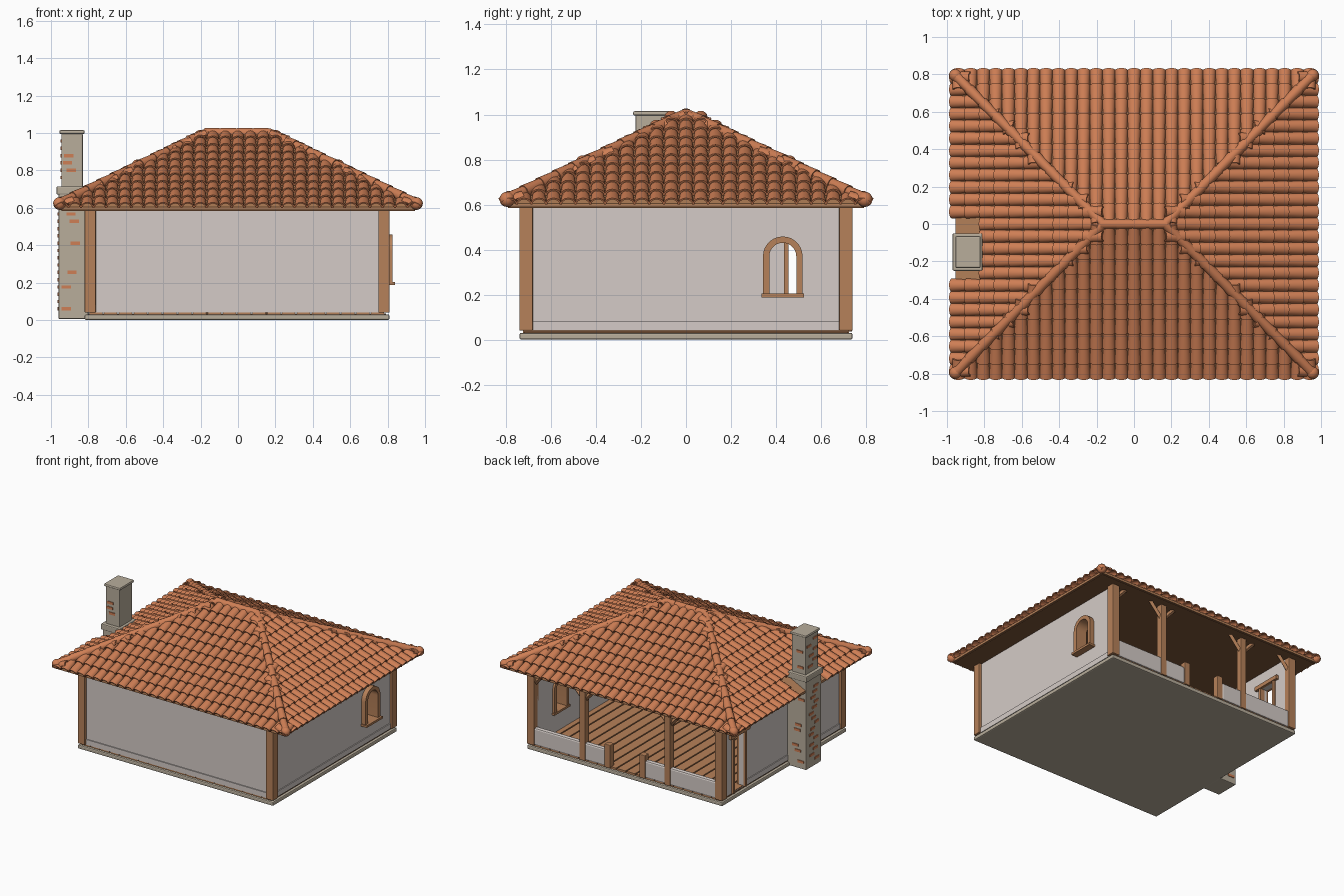
import bpy, bmesh, math, random
from mathutils import Vector, Matrix

if "Cube" in bpy.data.objects:
    bpy.data.objects.remove(bpy.data.objects["Cube"])
random.seed(4)


def material(name, rgb):
    m = bpy.data.materials.new(name)
    m.diffuse_color = (*rgb, 1)
    m.use_nodes = True
    m.node_tree.nodes["Principled BSDF"].inputs["Base Color"].default_value = m.diffuse_color
    return m


TILE = material("terracotta", (0.62, 0.21, 0.09))
WOOD = material("wood", (0.47, 0.22, 0.10))
DARK = material("dark_wood", (0.20, 0.09, 0.04))
WALL = material("plaster", (0.66, 0.60, 0.57))
STONE = material("stone", (0.48, 0.42, 0.33))


def finish(name, bm, mat, smooth=False):
    bmesh.ops.recalc_face_normals(bm, faces=bm.faces)
    me = bpy.data.meshes.new(name)
    bm.to_mesh(me)
    bm.free()
    me.materials.append(mat)
    ob = bpy.data.objects.new(name, me)
    bpy.context.collection.objects.link(ob)
    if smooth:
        bpy.ops.object.select_all(action='DESELECT')
        ob.select_set(True)
        bpy.context.view_layer.objects.active = ob
        bpy.ops.object.shade_smooth_by_angle(angle=math.radians(40))
    return ob


def add_box(bm, x0, x1, y0, y1, z0, z1):
    m = Matrix.Translation(((x0 + x1) / 2, (y0 + y1) / 2, (z0 + z1) / 2))
    m = m @ Matrix.Diagonal((x1 - x0, y1 - y0, z1 - z0, 1))
    bmesh.ops.create_cube(bm, size=1, matrix=m)


def boxes(name, mat, *dims, bevel=0.0):
    bm = bmesh.new()
    for d in dims:
        add_box(bm, *d)
    if bevel:
        bmesh.ops.bevel(bm, geom=bm.edges[:], offset=bevel, segments=2, profile=0.5, affect='EDGES')
    return finish(name, bm, mat)


def add_tube(bm, a, b, ra, rb, seg=12):
    """Tapered closed cylinder from a to b."""
    a, b = Vector(a), Vector(b)
    m = Matrix.Translation((a + b) / 2) @ (b - a).to_track_quat('Z', 'Y').to_matrix().to_4x4()
    bmesh.ops.create_cone(bm, cap_ends=True, segments=seg, radius1=ra, radius2=rb,
                          depth=(b - a).length, matrix=m)


def cut(ob, cutter):
    mod = ob.modifiers.new("opening", 'BOOLEAN')
    mod.operation, mod.solver, mod.object = 'DIFFERENCE', 'EXACT', cutter
    bpy.context.view_layer.objects.active = ob
    bpy.ops.object.modifier_apply(modifier=mod.name)
    bpy.data.objects.remove(cutter)


def arch(r, z0, x, yc=0.43, zc=0.37, n=14):
    arc = [(yc + r * math.cos(math.pi * i / n), zc + r * math.sin(math.pi * i / n)) for i in range(n + 1)]
    return [Vector((x, y, z)) for y, z in [(yc + r, z0)] + arc + [(yc - r, z0)]]


# Foundation and plank floor
boxes("foundation", STONE, (-0.82, 0.81, -0.74, 0.74, 0, 0.03), bevel=0.008)
boxes("floor_base", DARK, (-0.80, 0.79, -0.72, 0.72, 0.025, 0.035))
boxes("floor_planks", WOOD, *[(-0.795 + i * 0.0793, -0.795 + i * 0.0793 + 0.07, -0.725, 0.725, 0.03, 0.045)
                              for i in range(20)])

# Plaster walls with skirting
boxes("front_wall", WALL, (-0.77, 0.76, -0.72, -0.68, 0.04, 0.60))
right_wall = boxes("right_wall", WALL, (0.75, 0.79, -0.70, 0.70, 0.04, 0.60))
left_wall = boxes("left_wall", WALL, (-0.80, -0.76, -0.70, 0.70, 0.04, 0.60))
boxes("wall_skirting", WALL, (-0.77, 0.76, -0.727, -0.70, 0.04, 0.08),
      (0.77, 0.797, -0.69, 0.69, 0.04, 0.08), (-0.807, -0.78, -0.69, 0.44, 0.04, 0.08))

# Arched window opening and frame
bm = bmesh.new()
face = bm.faces.new([bm.verts.new(p) for p in arch(0.062, 0.20, 0.70)])
ext = bmesh.ops.extrude_face_region(bm, geom=[face])
bmesh.ops.translate(bm, vec=(0.2, 0, 0), verts=[v for v in ext['geom'] if isinstance(v, bmesh.types.BMVert)])
cut(right_wall, finish("window_cutter", bm, WALL))
bm = bmesh.new()
loops = [[bm.verts.new(p) for p in arch(r, 0.20, x)]
         for r, x in ((0.06, 0.735), (0.06, 0.825), (0.088, 0.825), (0.088, 0.735))]
for k in range(4):
    a, b = loops[k], loops[(k + 1) % 4]
    for i in range(len(a) - 1):
        bm.faces.new((a[i], a[i + 1], b[i + 1], b[i]))
for i in (0, -1):
    bm.faces.new([l[i] for l in loops])
finish("window_frame", bm, WOOD, True)
boxes("window_sill", WOOD, (0.73, 0.84, 0.335, 0.525, 0.188, 0.204))

# Side doorway with timber surround
cut(left_wall, boxes("door_cutter", WALL, (-0.9, -0.7, 0.455, 0.58, 0.041, 0.46)))
boxes("door_frame", WOOD, (-0.815, -0.745, 0.435, 0.455, 0.04, 0.46),
      (-0.815, -0.745, 0.58, 0.60, 0.04, 0.46), (-0.82, -0.74, 0.40, 0.63, 0.46, 0.49))

# Timber posts
boxes("corner_posts", WOOD, *[(x - 0.03, x + 0.03, y - 0.03, y + 0.03, 0.04, 0.60)
                              for x in (-0.79, 0.78) for y in (-0.71, 0.71)], bevel=0.004)
boxes("porch_posts", WOOD, *[(x - 0.024, x + 0.024, 0.69, 0.738, 0.035, 0.60) for x in (-0.36, 0.35)], bevel=0.004)
boxes("gate_posts", WOOD, *[(x - 0.024, x + 0.024, 0.69, 0.738, 0.035, 0.21) for x in (-0.15, 0.14)], bevel=0.004)

# Porch parapets and diagonal braces
boxes("parapets", WALL, (-0.77, -0.17, 0.695, 0.733, 0.04, 0.17), (0.16, 0.76, 0.695, 0.733, 0.04, 0.17), bevel=0.012)
bm = bmesh.new()
for x, s in ((-0.79, 1), (-0.36, -1), (-0.36, 1), (0.35, -1), (0.35, 1), (0.78, -1)):
    add_tube(bm, (x, 0.714, 0.48), (x + s * 0.11, 0.714, 0.60), 0.016, 0.016, 4)
finish("porch_braces", bm, WOOD)

# Eaves board and roof deck
W, D, R, Z0, Z1 = 0.955, 0.80, 0.165, 0.605, 1.0
boxes("eaves_board", WOOD, (-W, W, -D, D, 0.588, Z0))
boxes("ceiling", DARK, (-W + 0.01, W - 0.01, -D + 0.01, D - 0.01, 0.584, 0.595))
bm = bmesh.new()
c = [bm.verts.new((x, y, Z0)) for x, y in ((-W, -D), (W, -D), (W, D), (-W, D))]
r0, r1 = bm.verts.new((-R, 0, Z1)), bm.verts.new((R, 0, Z1))
for f in ((c[0], c[1], r1, r0), (c[1], c[2], r1), (c[2], c[3], r0, r1), (c[3], c[0], r0), c):
    bm.faces.new(f)
finish("roof_deck", bm, WOOD)


def add_tile(bm, p, up, side, length):
    """Hollow half-round tile, wider and raised at its lower end."""
    n = side.cross(up)
    rings = []
    for along, r, lift in ((0, 0.036, 0.004), (length, 0.029, -0.007)):
        for rad in (r, r - 0.008):
            rings.append([bm.verts.new(p + up * along + n * (lift + rad * math.sin(a) * 0.9) + side * rad * math.cos(a))
                          for a in [math.pi * i / 8 for i in range(9)]])
    for a, b in ((0, 2), (2, 3), (3, 1), (1, 0)):
        for i in range(8):
            bm.faces.new((rings[a][i], rings[a][i + 1], rings[b][i + 1], rings[b][i]))


# Tile courses on the four slopes, leaving room for the chimney
ROWS = 10
for k, name in enumerate(("front", "right", "back", "left")):
    half, run, top, cols = (W, D, R, 29) if k % 2 == 0 else (D, W - R, 0, 25)
    rot = Matrix.Rotation(k * math.pi / 2, 3, 'Z')
    dist = D if k % 2 == 0 else W
    up = Vector((0, run, Z1 - Z0))
    step = up.length / ROWS
    bm = bmesh.new()
    for i in range(cols):
        u = (i - (cols - 1) / 2) * (2 * half - 0.03) / (cols - 1)
        for j in range(ROWS):
            t = j / ROWS
            if abs(u) > half - (t + 0.04) * (half - top) + 0.02:
                continue
            p = rot @ (Vector((u, -dist, Z0)) + up * (t - 0.022))
            if k == 3 and -0.28 < p.y < 0.0 and j < 2:
                continue
            add_tile(bm, p, (rot @ up).normalized(), rot @ Vector((1, 0, 0)), step * 1.2)
    finish(name + "_roof_tiles", bm, TILE, True)

# Hip and ridge caps, corner balls
bm = bmesh.new()
for sx in (-1, 1):
    for sy in (-1, 1):
        a, b = Vector((sx * W, sy * (D - 0.005), Z0 + 0.018)), Vector((sx * R, 0, Z1 + 0.002))
        for i in range(11):
            add_tube(bm, a.lerp(b, i / 11), a.lerp(b, min(1, (i + 1.15) / 11)), 0.030, 0.024)
        bmesh.ops.create_uvsphere(bm, u_segments=14, v_segments=8, radius=0.034, matrix=Matrix.Translation(a))
for i in range(4):
    x = -R - 0.015 + i * 0.0875
    add_tube(bm, (x, 0, Z1), (x + 0.095, 0, Z1), 0.028, 0.025)
finish("hip_and_ridge_caps", bm, TILE, True)

# Chimney in stages
boxes("chimney", STONE, (-0.96, -0.80, -0.24, -0.06, 0.005, 0.68),
      (-0.97, -0.81, -0.25, -0.05, 0.67, 0.715), (-0.945, -0.83, -0.225, -0.075, 0.70, 1.0),
      (-0.955, -0.82, -0.235, -0.065, 0.995, 1.015), bevel=0.007)

# Exposed bricks on the chimney faces
bm = bmesh.new()
for i in range(24):
    z = 0.06 + i * 0.039
    if 0.63 < z < 0.74:
        continue
    o = 0.0 if z < 0.7 else 0.015
    for y in (-0.24 + o, -0.06 - o):
        if random.random() < 0.4:
            x = random.uniform(-0.925, -0.865)
            add_box(bm, x - 0.025, x + 0.025, y - 0.005, y + 0.005, z - 0.009, z + 0.009)
    y = random.uniform(-0.19, -0.11)
    add_box(bm, -0.965 + o, -0.95 + o, y - 0.025, y + 0.025, z - 0.009, z + 0.009)
finish("chimney_bricks", bm, TILE)
